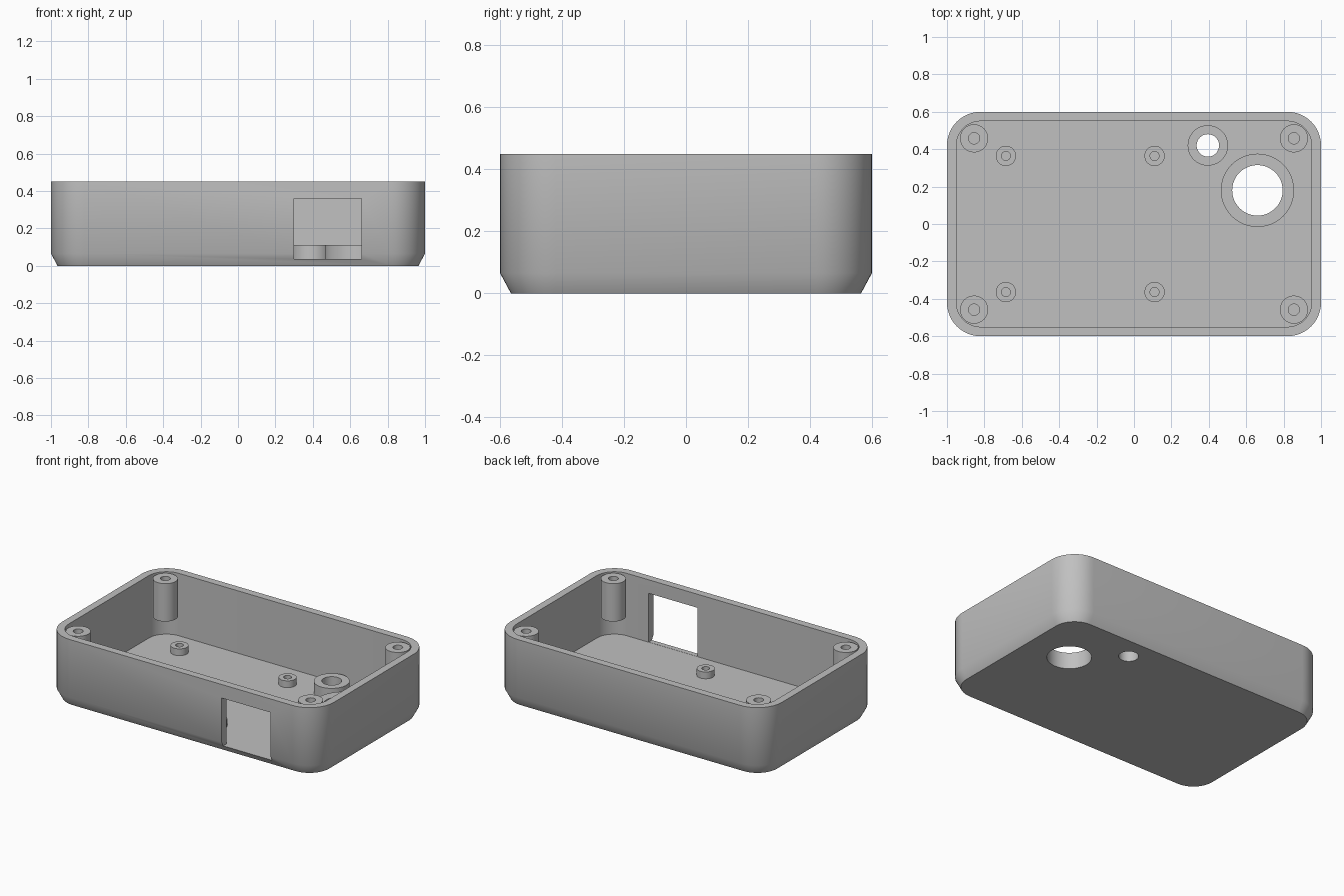
import bpy
import bmesh
import math

if "Cube" in bpy.data.objects:
    bpy.data.objects.remove(bpy.data.objects["Cube"])

HEIGHT = 0.45
FLOOR = 0.035

grey = bpy.data.materials.new("plain grey plastic")
grey.use_nodes = True
grey.diffuse_color = (0.53, 0.53, 0.53, 1)
grey.node_tree.nodes["Principled BSDF"].inputs["Base Color"].default_value = grey.diffuse_color


def circle(x, y, r, z, n=48):
    return [(x + r * math.cos(2 * math.pi * i / n), y + r * math.sin(2 * math.pi * i / n), z)
            for i in range(n)]


def rounded_rect(half_x, half_y, r, z, steps=12):
    points = []
    for corner, (sx, sy) in enumerate([(1, 1), (-1, 1), (-1, -1), (1, -1)]):
        for i in range(steps + 1):
            a = math.pi / 2 * (corner + i / steps)
            points.append((sx * (half_x - r) + r * math.cos(a),
                           sy * (half_y - r) + r * math.sin(a), z))
    return points


def loft(name, loops, ring=False):
    """Join loops of points into a solid; a ring closes on itself, otherwise the ends are capped."""
    bm = bmesh.new()
    rows = [[bm.verts.new(p) for p in loop] for loop in loops]
    n = len(rows[0])
    pairs = list(zip(rows, rows[1:]))
    if ring:
        pairs.append((rows[-1], rows[0]))
    else:
        bm.faces.new(rows[0])
        bm.faces.new(rows[-1])
    for low, high in pairs:
        for i in range(n):
            j = (i + 1) % n
            bm.faces.new((low[i], low[j], high[j], high[i]))
    bmesh.ops.recalc_face_normals(bm, faces=bm.faces)
    mesh = bpy.data.meshes.new(name)
    bm.to_mesh(mesh)
    bm.free()
    mesh.materials.append(grey)
    obj = bpy.data.objects.new(name, mesh)
    bpy.context.collection.objects.link(obj)
    return obj


def activate(obj):
    bpy.ops.object.select_all(action="DESELECT")
    obj.select_set(True)
    bpy.context.view_layer.objects.active = obj


def smooth(obj):
    activate(obj)
    bpy.ops.object.shade_smooth_by_angle(angle=math.radians(30))


def cut(obj, cutter):
    cutter.hide_render = True
    mod = obj.modifiers.new("cut", "BOOLEAN")
    mod.operation = "DIFFERENCE"
    mod.solver = "EXACT"
    mod.object = cutter
    activate(obj)
    bpy.ops.object.modifier_apply(modifier=mod.name)
    bpy.data.objects.remove(cutter)


def boss(name, x, y, r, hole, bottom, top, depth):
    """Round post with a blind screw hole."""
    smooth(loft(name, [circle(x, y, r, bottom), circle(x, y, r, top),
                       circle(x, y, hole, top), circle(x, y, hole, top - depth)]))


# Open tray with rounded corners and a chamfered base
tray = loft("tray", [
    rounded_rect(0.965, 0.565, 0.145, 0),
    rounded_rect(1, 0.6, 0.18, 0.065),
    rounded_rect(1, 0.6, 0.18, HEIGHT),
    rounded_rect(0.95, 0.55, 0.13, HEIGHT),
    rounded_rect(0.95, 0.55, 0.13, FLOOR)])

# Rectangular opening in the front wall
bpy.ops.mesh.primitive_cube_add(size=1, location=(0.48, -0.6, 0.198))
opening = bpy.context.object
opening.name = "opening_cutter"
opening.scale = (0.36, 0.16, 0.324)
bpy.context.view_layer.update()
cut(tray, opening)

# Collared holes through the floor
for name, x, y, r, hole in [("large_collar", 0.66, 0.18, 0.196, 0.135),
                            ("small_collar", 0.395, 0.42, 0.108, 0.06)]:
    cut(tray, loft("hole_cutter", [circle(x, y, hole, -0.1), circle(x, y, hole, 0.2)]))
    smooth(loft(name, [circle(x, y, r, FLOOR), circle(x, y, r, 0.11),
                       circle(x, y, hole, 0.11), circle(x, y, hole, FLOOR)], ring=True))
smooth(tray)

# Lid screw posts in the corners and board standoffs on the floor
for side, sy in (("front", -1), ("back", 1)):
    for end, post_x, standoff_x in (("right", -0.855, -0.685), ("left", 0.855, 0.11)):
        boss(f"{side}_{end}_screw_post", post_x, sy * 0.458, 0.075, 0.03, 0.19, 0.442, 0.2)
        boss(f"{side}_{end}_standoff", standoff_x, sy * 0.364, 0.054, 0.024, FLOOR, 0.08, 0.04)
